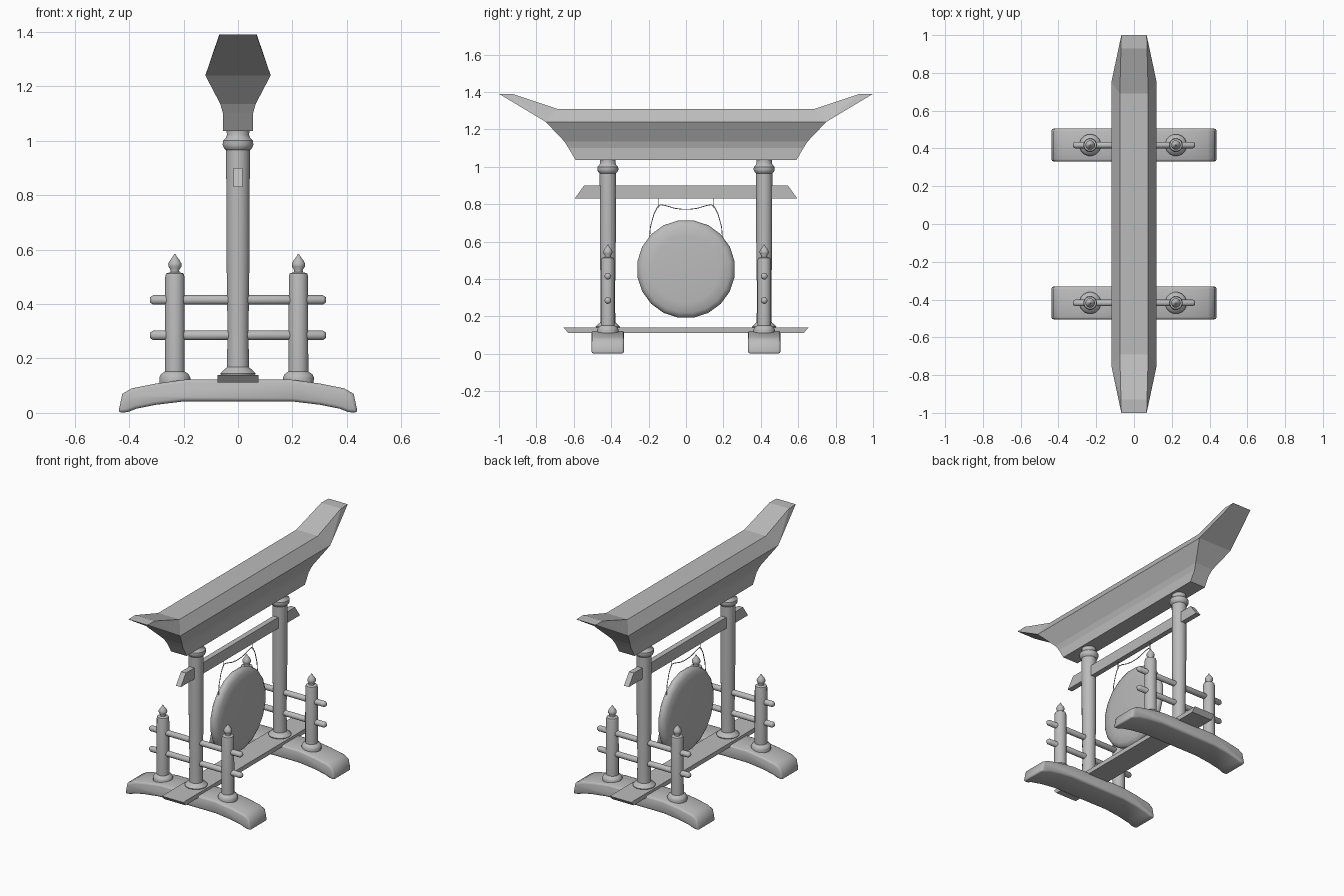
import bpy, bmesh, math
from mathutils import Matrix

cube = bpy.data.objects.get("Cube")
if cube:
    bpy.data.objects.remove(cube, do_unlink=True)

GREY = (0.5, 0.5, 0.5, 1.0)
mat = bpy.data.materials.new("plain grey")
mat.use_nodes = True
mat.diffuse_color = GREY
mat.node_tree.nodes["Principled BSDF"].inputs["Base Color"].default_value = GREY


def finish(name, bm, smooth=None, matrix=None):
    """Turn a bmesh into a named object, optionally smooth below an angle."""
    if matrix:
        bm.transform(matrix)
    bmesh.ops.recalc_face_normals(bm, faces=bm.faces)
    mesh = bpy.data.meshes.new(name)
    bm.to_mesh(mesh)
    bm.free()
    mesh.materials.append(mat)
    ob = bpy.data.objects.new(name, mesh)
    bpy.context.collection.objects.link(ob)
    if smooth:
        bpy.ops.object.select_all(action="DESELECT")
        ob.select_set(True)
        bpy.context.view_layer.objects.active = ob
        bpy.ops.object.shade_smooth_by_angle(angle=math.radians(smooth))
    return ob


def bridge(bm, rings):
    """Skin closed rings of equal length and cap both ends."""
    for a, b in zip(rings, rings[1:]):
        for i in range(len(a)):
            j = (i + 1) % len(a)
            bm.faces.new((a[i], a[j], b[j], b[i]))
    bm.faces.new(rings[0])
    bm.faces.new(rings[-1])


def lathe(name, profile, sides, matrix, smooth=40):
    """Revolve (radius, height) pairs around z."""
    bm = bmesh.new()
    rings = []
    for r, z in profile:
        angles = [(i + 0.5) * math.tau / sides for i in range(sides)]
        rings.append([bm.verts.new((r * math.cos(a), r * math.sin(a), z)) for a in angles])
    bridge(bm, rings)
    return finish(name, bm, smooth, matrix)


def extrude(name, outline, axis, centre, half, smooth=None):
    """Extrude an outline of (horizontal, z) pairs along x or y."""
    bm = bmesh.new()
    rings = []
    for d in (centre - half, centre + half):
        rings.append([bm.verts.new((d, h, z) if axis == "x" else (h, d, z)) for h, z in outline])
    bridge(bm, rings)
    return finish(name, bm, smooth)


def mirrored(half):
    """Complete a right-hand half outline with its mirror image."""
    return half + [(-h, z) for h, z in reversed(half)]


# Roof: stacked rectangles flaring outward, with upswept tips
bm = bmesh.new()
levels = [(0.055, 0.59, 1.035), (0.055, 0.628, 1.1), (0.065, 0.65, 1.135), (0.12, 0.75, 1.24)]
rings = [[bm.verts.new((sx * x, sy * y, z)) for sx, sy in ((1, 1), (-1, 1), (-1, -1), (1, -1))]
         for x, y, z in levels]
for a, b in zip(rings, rings[1:]):
    for i in range(4):
        bm.faces.new((a[i], a[(i + 1) % 4], b[(i + 1) % 4], b[i]))
bm.faces.new(rings[0])
wide = rings[-1]
stations = [(0.067, -1, 1.39), (0.069, -0.93, 1.39), (0.075, -0.69, 1.31),
            (0.075, 0.69, 1.31), (0.069, 0.93, 1.39), (0.067, 1, 1.39)]
left = [bm.verts.new((x, y, z)) for x, y, z in stations]
right = [bm.verts.new((-x, y, z)) for x, y, z in stations]
for i in range(5):
    bm.faces.new((left[i], left[i + 1], right[i + 1], right[i]))
for edge, back, front in ((left, wide[0], wide[3]), (right, wide[1], wide[2])):
    bm.faces.new((front, back, edge[3], edge[2]))
    for v, tip in ((front, edge[:3]), (back, edge[3:])):
        bm.faces.new((v, tip[0], tip[1]))
        bm.faces.new((v, tip[1], tip[2]))
bm.faces.new((wide[0], wide[1], right[5], left[5]))
bm.faces.new((wide[2], wide[3], left[0], right[0]))
finish("roof", bm)

# Cross beam and floor plank with slanted ends
extrude("upper_beam", mirrored([(0.595, 0.83), (0.545, 0.9)]), "x", 0, 0.017)
extrude("floor_plank", mirrored([(0.63, 0.112), (0.655, 0.14)]), "x", 0, 0.075)

foot = mirrored([(0.2, 0.042), (0.3, 0.03), (0.375, 0.015), (0.405, 0.003), (0.44, 0),
                 (0.425, 0.07), (0.39, 0.09), (0.3, 0.108), (0.19, 0.123)])
pillar = [(0.062, 0.135), (0.066, 0.145), (0.058, 0.153), (0.041, 0.168), (0.039, 0.3),
          (0.043, 0.6), (0.044, 0.965), (0.052, 0.972), (0.057, 0.985), (0.056, 1.0),
          (0.046, 1.01), (0.041, 1.02), (0.043, 1.04)]
baluster = [(0.057, 0.11), (0.058, 0.13), (0.052, 0.142), (0.037, 0.152), (0.036, 0.5),
            (0.033, 0.512), (0.017, 0.517), (0.016, 0.525), (0.024, 0.537), (0.025, 0.548),
            (0.018, 0.561), (0.009, 0.572), (0.002, 0.584)]
rail = [(0.01, -0.323), (0.018, -0.312), (0.018, 0.312), (0.01, 0.323)]
along_x = Matrix.Rotation(math.pi / 2, 4, "Y")

# Two end frames: arched foot, pillar, balusters and rails
for side, y in (("front", -0.418), ("back", 0.418)):
    ob = extrude(side + "_foot", foot, "y", y, 0.087)
    bevel = ob.modifiers.new("soft edges", "BEVEL")
    bevel.width = 0.012
    bevel.segments = 2
    bevel.angle_limit = math.radians(50)
    for p in ob.data.polygons:
        p.use_smooth = True
    lathe(side + "_pillar", pillar, 20, Matrix.Translation((0, y, 0)))
    for hand, x in (("right", -0.232), ("left", 0.222)):
        lathe(f"{side}_{hand}_baluster", baluster, 16, Matrix.Translation((x, y, 0)), 50)
    for label, z in (("lower", 0.285), ("upper", 0.415)):
        lathe(f"{side}_{label}_rail", rail, 12, Matrix.Translation((0, y, z)) @ along_x, 60)

# Gong: thick disc with a rounded rim
gong = [(0.18, -0.034), (0.235, -0.028), (0.256, -0.015), (0.263, 0),
        (0.256, 0.015), (0.235, 0.028), (0.18, 0.034)]
lathe("gong", gong, 20, Matrix.Translation((0, 0, 0.453)) @ along_x, 60)


def cord(name, points):
    curve = bpy.data.curves.new(name, "CURVE")
    curve.dimensions = "3D"
    curve.bevel_depth = 0.0025
    curve.bevel_resolution = 1
    spline = curve.splines.new("POLY")
    spline.points.add(len(points) - 1)
    for p, (y, z) in zip(spline.points, points):
        p.co = (0, y, z, 1)
    curve.materials.append(mat)
    bpy.context.collection.objects.link(bpy.data.objects.new(name, curve))


# Hanging cord and its two hooks under the beam
half = [(0.195, 0.62), (0.19, 0.68), (0.172, 0.745), (0.152, 0.785), (0.135, 0.797),
        (0.11, 0.793), (0.06, 0.778), (0.02, 0.773)]
cord("gong_cord", mirrored(half))
for hand, y in (("front", -0.148), ("back", 0.148)):
    cord(hand + "_hook", [(y, 0.78), (y, 0.835)])
